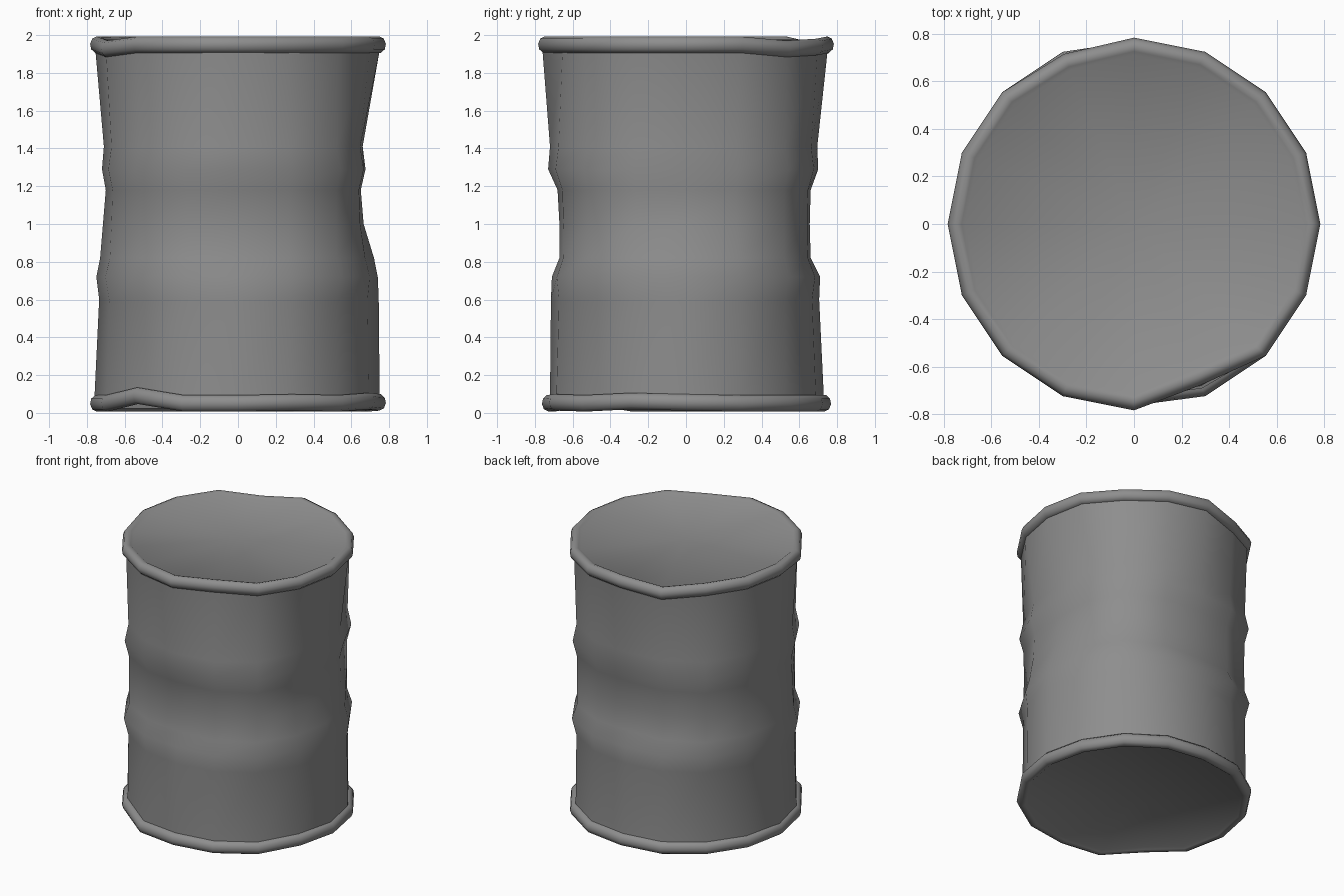
import bpy
from math import sin, cos, pi

cube = bpy.data.objects.get("Cube")
if cube:
    bpy.data.objects.remove(cube)

SIDES = 16
steel = bpy.data.materials.new("grey steel")
steel.use_nodes = True
grey = (0.27, 0.27, 0.27, 1)
steel.diffuse_color = grey
steel.node_tree.nodes["Principled BSDF"].inputs["Base Color"].default_value = grey


def build(name, rings, faces, sharp):
    """Make an object from rings of points and the faces joining them."""
    mesh = bpy.data.meshes.new(name)
    mesh.from_pydata([p for ring in rings for p in ring], [], faces)
    mesh.materials.append(steel)
    obj = bpy.data.objects.new(name, mesh)
    bpy.context.collection.objects.link(obj)
    bpy.ops.object.select_all(action='DESELECT')
    obj.select_set(True)
    bpy.context.view_layer.objects.active = obj
    bpy.ops.object.shade_smooth_by_angle(angle=sharp)


def bridge(a, b):
    """Quads from ring a up to ring b, facing outward."""
    return [(a * SIDES + i, a * SIDES + (i + 1) % SIDES,
             b * SIDES + (i + 1) % SIDES, b * SIDES + i) for i in range(SIDES)]


def make_ring(radius_at, z, knocks):
    """Ring of corners, moved by the knocks at either end of the drum."""
    ring = []
    for i in range(SIDES):
        dr, dz = knocks.get(i, (0, 0))
        a = 2 * pi * i / SIDES
        r = radius_at(i) + dr
        ring.append((r * cos(a), r * sin(a), z + dz))
    return ring


# Knocks in the rims: corner number -> (radius change, height change)
top_knocks = {2: (0, -.022), 3: (0, -.012), 5: (-.01, -.035), 9: (0, -.022), 13: (-.05, 0)}
bottom_knocks = {10: (0, .04), 15: (0, .012), 0: (0, .005),
                 4: (-.015, 0), 12: (-.02, 0), 13: (0, .005)}

# Dented wall: height, sound radius, then radius on the left, back, right and front
wall = [
    (.08, .745, .75, .745, .76, .74),
    (.6, .74, .745, .705, .735, .715),
    (.72, .77, .74, .71, .75, .71),
    (.82, .737, .72, .66, .73, .67),
    (1.0, .735, .665, .655, .715, .67),
    (1.18, .737, .65, .66, .7, .68),
    (1.29, .765, .675, .7, .72, .73),
    (1.41, .74, .66, .695, .71, .72),
    (1.92, .755, .75, .75, .755, .76),
]
rings = []
for level, (z, sound, *sides) in enumerate(wall):
    def wall_radius(i):
        quarter, part = divmod(i, 4)
        if part == 0:
            return sides[quarter]
        near = sides[quarter] if part == 1 else sides[(quarter + 1) % 4]
        return sound if part == 2 else (sound + near) / 2

    knocks = {0: bottom_knocks, len(wall) - 1: top_knocks}.get(level, {})
    rings.append(make_ring(wall_radius, z, knocks))
build("drum_wall", rings,
      [f for k in range(len(wall) - 1) for f in bridge(k, k + 1)], 1.2)

# End caps: rolled rim section from the wall to the plate, as radius and
# distance in from the end of the drum
rim = [(.73, .092), (.757, .092), (.777, .073), (.783, .045),
       (.772, .017), (.748, .005), (.725, .011), (.71, .022)]
for name, end, sign, knocks in (("top_cap", 1.998, -1, top_knocks),
                                ("bottom_cap", .002, 1, bottom_knocks)):
    rings = [make_ring(lambda i: r, end + sign * depth, knocks) for r, depth in rim]
    rings.append([(0, 0, end + sign * rim[-1][1])])
    last = len(rim) - 1
    faces = [f for k in range(last) for f in bridge(k, k + 1)]
    faces += [(last * SIDES + i, last * SIDES + (i + 1) % SIDES, len(rim) * SIDES)
              for i in range(SIDES)]
    if sign > 0:
        faces = [f[::-1] for f in faces]
    build(name, rings, faces, 1.2)
